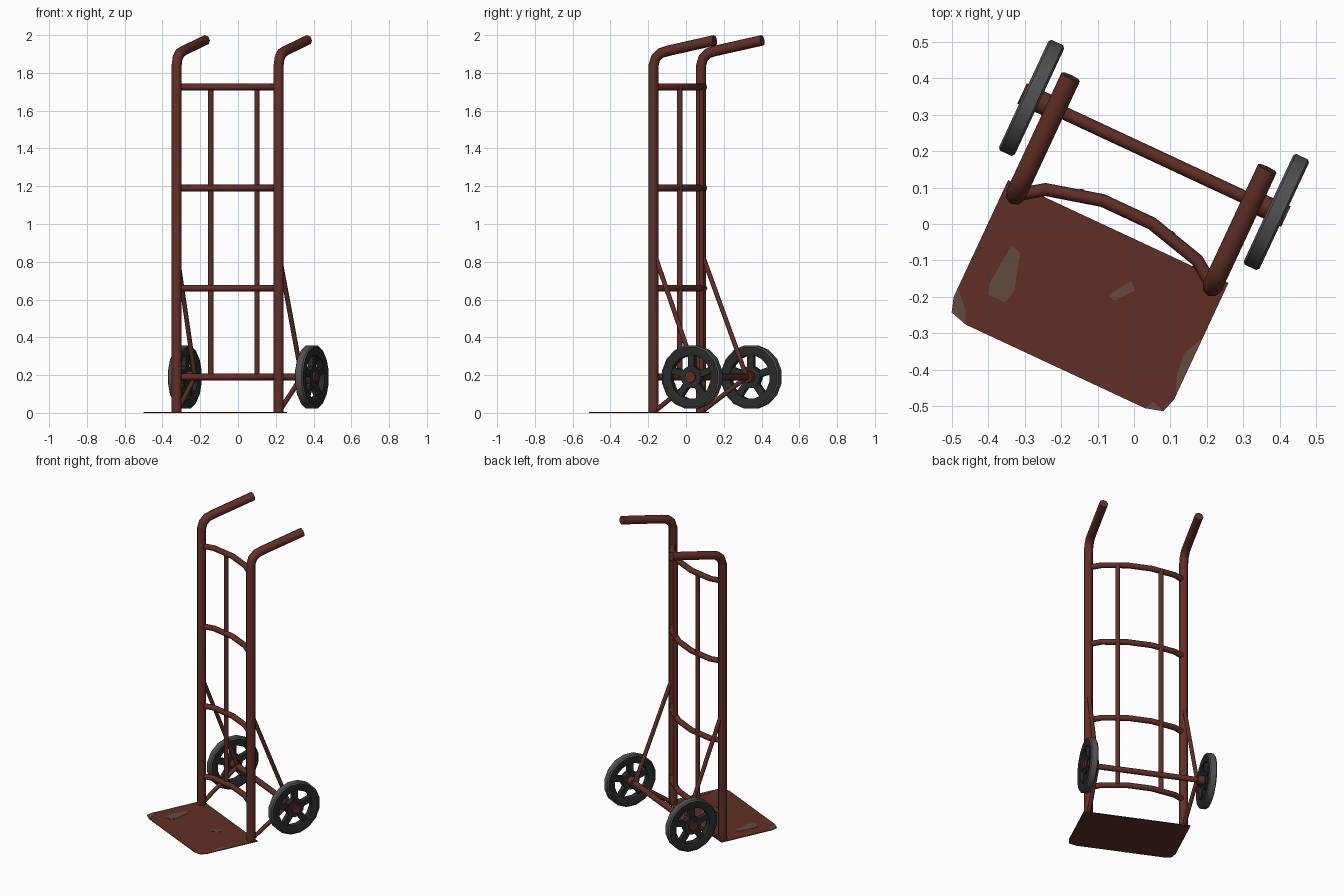
import bpy, bmesh, math
from mathutils import Matrix, Vector

if "Cube" in bpy.data.objects:
    bpy.data.objects.remove(bpy.data.objects["Cube"])

# Truck is built in its own frame (x across, y to the rear) and then turned
FRAME = Matrix.Translation((-0.055, -0.046, 0)) @ Matrix.Rotation(math.radians(-25), 4, 'Z')


def material(name, rgb):
    m = bpy.data.materials.new(name)
    m.diffuse_color = (*rgb, 1)
    m.use_nodes = True
    m.node_tree.nodes["Principled BSDF"].inputs["Base Color"].default_value = m.diffuse_color
    return m


RED = material("red_brown_paint", (0.12, 0.028, 0.019))
WORN = material("worn_paint", (0.13, 0.07, 0.052))
TREAD = material("grey_tread", (0.085, 0.085, 0.085))
RUBBER = material("dark_rubber", (0.023, 0.025, 0.025))


def finish(obj, angle=50):
    obj.matrix_world = FRAME
    bpy.ops.object.select_all(action='DESELECT')
    obj.select_set(True)
    bpy.context.view_layer.objects.active = obj
    bpy.ops.object.shade_smooth_by_angle(angle=math.radians(angle))


def tube(name, points, radius, res=2):
    """Round bar along a path, converted to a mesh."""
    cu = bpy.data.curves.new(name, 'CURVE')
    cu.dimensions = '3D'
    cu.bevel_depth = radius
    cu.bevel_resolution = res
    cu.use_fill_caps = True
    sp = cu.splines.new('POLY')
    sp.points.add(len(points) - 1)
    for p, co in zip(sp.points, points):
        p.co = (*co, 1)
    cu.materials.append(RED)
    obj = bpy.data.objects.new(name, cu)
    bpy.context.collection.objects.link(obj)
    bpy.ops.object.select_all(action='DESELECT')
    obj.select_set(True)
    bpy.context.view_layer.objects.active = obj
    bpy.ops.object.convert(target='MESH')
    finish(bpy.context.view_layer.objects.active)


def mesh_object(name, bm, mats):
    me = bpy.data.meshes.new(name)
    bm.to_mesh(me)
    bm.free()
    for m in mats:
        me.materials.append(m)
    obj = bpy.data.objects.new(name, me)
    bpy.context.collection.objects.link(obj)
    finish(obj, 35)


def slab(name, outline, z, thick, mat):
    """Flat outline extruded upward."""
    bm = bmesh.new()
    f = bm.faces.new([bm.verts.new((x, y, z)) for x, y in outline])
    r = bmesh.ops.extrude_face_region(bm, geom=[f])
    top = [v for v in r['geom'] if isinstance(v, bmesh.types.BMVert)]
    bmesh.ops.translate(bm, verts=top, vec=(0, 0, thick))
    bmesh.ops.recalc_face_normals(bm, faces=bm.faces)
    mesh_object(name, bm, [mat])


def wheel(name, cx):
    bm = bmesh.new()
    n = 16
    # tyre ring, turned about the axle
    profile = [(0.117, -0.02), (0.125, -0.024), (0.163, -0.024), (0.171, -0.018),
               (0.171, 0.018), (0.163, 0.024), (0.125, 0.024), (0.117, 0.02)]
    rings = []
    for i in range(n):
        a = 2 * math.pi * (i + 0.5) / n
        rings.append([bm.verts.new((w, r * math.sin(a), r * math.cos(a))) for r, w in profile])
    for i in range(n):
        p, q = rings[i], rings[(i + 1) % n]
        for j in range(len(profile)):
            k = (j + 1) % len(profile)
            bm.faces.new((p[j], p[k], q[k], q[j]))
    # hub disc
    bmesh.ops.create_cone(bm, cap_ends=True, segments=n, radius1=0.058, radius2=0.058,
                          depth=0.036, matrix=Matrix.Rotation(math.pi / 2, 4, 'Y'))
    # five spokes
    for i in range(5):
        bmesh.ops.create_cube(bm, size=1, matrix=Matrix.Rotation(2 * math.pi * i / 5, 4, 'X')
                              @ Matrix.Translation((0, 0, 0.085))
                              @ Matrix.Diagonal((0.03, 0.036, 0.08, 1)))
    bmesh.ops.recalc_face_normals(bm, faces=bm.faces)
    # lighter tread on the outward-facing rim
    for f in bm.faces:
        c = f.calc_center_median()
        f.material_index = 1 if math.hypot(c.y, c.z) > 0.155 and abs(f.normal.x) < 0.9 else 0
    bmesh.ops.translate(bm, verts=bm.verts, vec=(cx, 0.26, 0.19))
    mesh_object(name, bm, [RUBBER, TREAD])


# Side posts with bent handles, braces, wheels and vertical bars
for s, side in ((-1, "left"), (1, "right")):
    x = 0.298 * s
    tube(side + "_post_and_handle",
         [(x, 0, 0), (x, 0, 1.84), (x, 0.012, 1.878), (x, 0.04, 1.904), (x, 0.085, 1.917),
          (x, 0.345, 1.97), (x, 0.358, 1.9725)], 0.028)
    tube(side + "_upper_brace", [(x, 0.01, 0.83), (0.312 * s, 0.26, 0.19)], 0.013)
    tube(side + "_lower_brace", [(0.312 * s, 0.26, 0.19), (x, 0.015, 0.014)], 0.013)
    tube(side + "_vertical_bar", [(0.135 * s, 0.078, 0.19), (0.135 * s, 0.078, 1.725)], 0.015)
    wheel(side + "_wheel", 0.371 * s)
    tube(side + "_hub", [(0.312 * s, 0.26, 0.19), (0.4 * s, 0.26, 0.19)], 0.031)

# Bowed cross rungs
half = [(0.298, 0.0), (0.23, 0.048), (0.075, 0.087)]
bow = [(-x, y) for x, y in half] + half[::-1]
for i, z in enumerate((0.19, 0.66, 1.19, 1.725)):
    tube(f"cross_rung_{i + 1}", [(x, y, z) for x, y in bow], 0.018)

# Axle
tube("axle", [(-0.36, 0.26, 0.19), (0.36, 0.26, 0.19)], 0.018)

# Toe plate with clipped front corners
edge = [(0.334, 0.028), (0.334, -0.325), (0.321, -0.367), (0.272, -0.381)]
slab("toe_plate", edge + [(-x, y) for x, y in edge[::-1]], 0, 0.004, RED)

# Worn patches on the toe plate
patches = [
    [(-0.25, -0.13), (-0.22, -0.14), (-0.19, -0.24), (-0.2, -0.28), (-0.25, -0.28), (-0.26, -0.25)],
    [(-0.333, -0.3), (-0.333, -0.33), (-0.32, -0.366), (-0.272, -0.38), (-0.29, -0.345)],
    [(0.333, -0.14), (0.333, -0.31), (0.315, -0.27), (0.305, -0.2)],
    [(0.32, -0.366), (0.272, -0.38), (0.285, -0.355)],
    [(0.09, -0.08), (0.11, -0.1), (0.07, -0.15), (0.05, -0.14)],
]
for i, p in enumerate(patches):
    slab(f"worn_patch_{i + 1}", p, 0.004, 0.0015, WORN)
